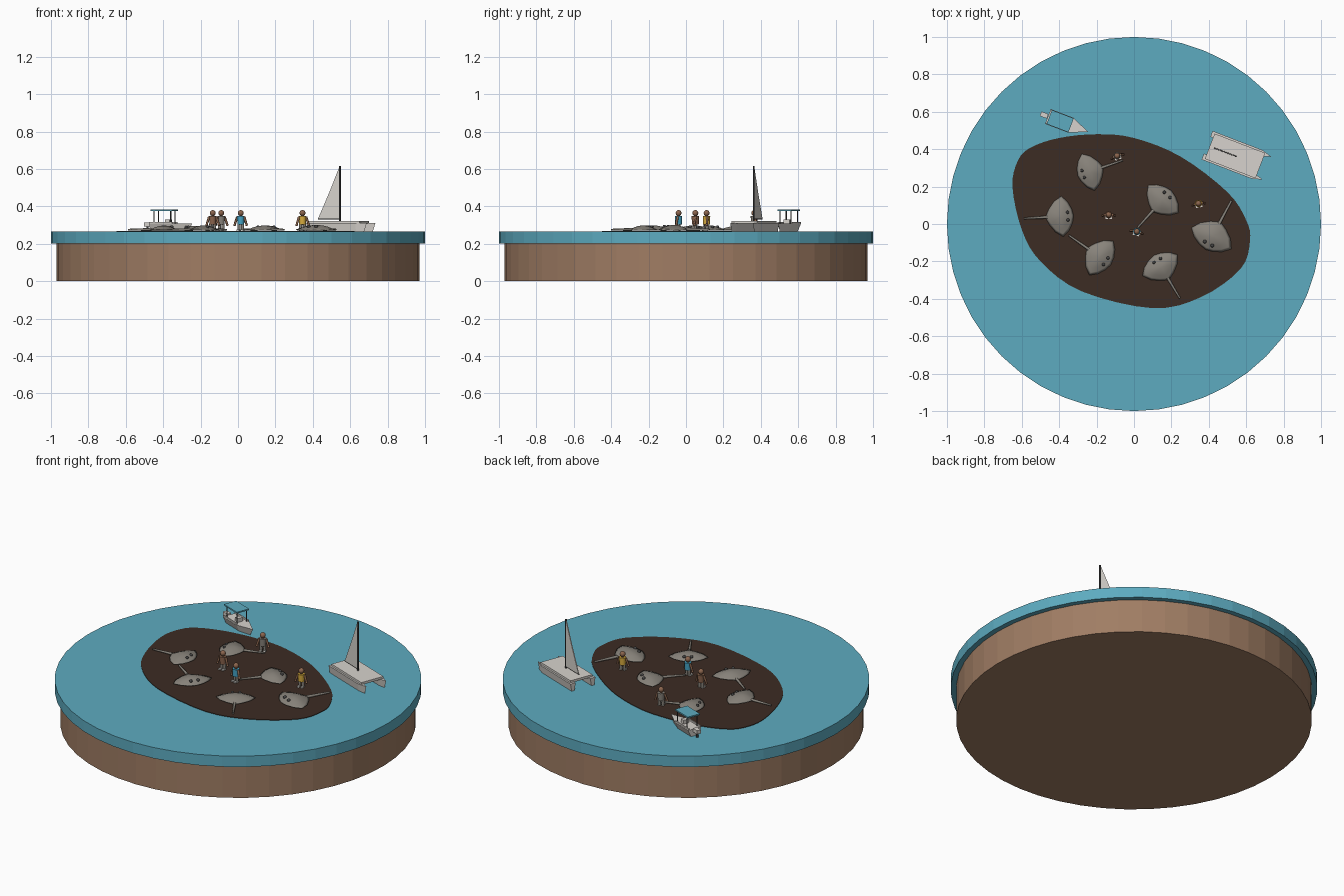
import bpy, bmesh, math
from mathutils import Matrix, Vector

if "Cube" in bpy.data.objects:
    bpy.data.objects.remove(bpy.data.objects["Cube"], do_unlink=True)


def material(name, r, g, b):
    m = bpy.data.materials.new(name)
    m.use_nodes = True
    m.diffuse_color = (r, g, b, 1)
    m.node_tree.nodes["Principled BSDF"].inputs["Base Color"].default_value = (r, g, b, 1)
    return m


WATER = material("water blue", .11, .41, .53)
EARTH = material("earth brown", .35, .205, .127)
MUD = material("dark mud", .045, .025, .017)
WHITE = material("off white", .68, .65, .61)
GREY = material("ray grey", .25, .23, .20)
SKIN = material("skin brown", .26, .13, .075)
YELLOW = material("shirt yellow", .72, .43, .05)
BLUE = material("shirt blue", .06, .38, .58)
DARK = material("dark grey", .06, .06, .06)
DECK = .265


def finish(name, bm, mat, at=None, smooth=False):
    """Turn a bmesh into a named object, placed by the matrix at."""
    bmesh.ops.recalc_face_normals(bm, faces=bm.faces)
    if at:
        bm.transform(at)
    for f in bm.faces:
        f.smooth = smooth
    mesh = bpy.data.meshes.new(name)
    bm.to_mesh(mesh)
    bm.free()
    mesh.materials.append(mat)
    ob = bpy.data.objects.new(name, mesh)
    bpy.context.collection.objects.link(ob)
    return ob


def place(x, y, z, degrees=0, size=1):
    return (Matrix.Translation((x, y, z)) @ Matrix.Rotation(math.radians(degrees), 4, "Z")
            @ Matrix.Scale(size, 4))


def rod(name, a, b, r1, r2, mat, at=None, sides=8, smooth=True):
    a, b = Vector(a), Vector(b)
    bm = bmesh.new()
    turn = (b - a).to_track_quat("Z", "Y").to_matrix().to_4x4()
    bmesh.ops.create_cone(bm, cap_ends=True, segments=sides, radius1=r1, radius2=r2,
                          depth=(b - a).length, matrix=Matrix.Translation((a + b) / 2) @ turn)
    ob = finish(name, bm, mat, at)
    if smooth:
        for p in ob.data.polygons:
            p.use_smooth = len(p.vertices) == 4
    return ob


def ball(name, centre, r, mat, at=None):
    bm = bmesh.new()
    bmesh.ops.create_uvsphere(bm, u_segments=12, v_segments=8, radius=r,
                              matrix=Matrix.Translation(centre))
    return finish(name, bm, mat, at, True)


def box(name, centre, dims, mat, at=None):
    bm = bmesh.new()
    bmesh.ops.create_cube(bm, size=1, matrix=Matrix.Translation(centre) @ Matrix.Diagonal((*dims, 1)))
    return finish(name, bm, mat, at)


def loft(name, rings, mat, at=None, smooth=False):
    """Skin a stack of equal-length point loops and cap both ends."""
    bm = bmesh.new()
    loops = [[bm.verts.new(p) for p in ring] for ring in rings]
    n = len(loops[0])
    for low, high in zip(loops, loops[1:]):
        for i in range(n):
            j = (i + 1) % n
            bm.faces.new((low[i], low[j], high[j], high[i]))
    bm.faces.new(loops[0])
    bm.faces.new(loops[-1])
    return finish(name, bm, mat, at, smooth)


def rounded(points, steps=4):
    """Smooth closed curve through the points."""
    pts, out = [Vector(p) for p in points], []
    n = len(pts)
    for i in range(n):
        a, b, c, d = (pts[(i + k) % n] for k in (-1, 0, 1, 2))
        for s in range(steps):
            t = s / steps
            out.append(b + (c - a) * t / 2 + (a * 2 - b * 5 + c * 4 - d) * t * t / 2
                       + (b * 3 - a - c * 3 + d) * t ** 3 / 2)
    return out


# Round base and water
rod("earth_base", (0, 0, 0), (0, 0, .21), .97, .97, EARTH, sides=48, smooth=False)
rod("water_disc", (0, 0, .2), (0, 0, DECK), 1, 1, WATER, sides=48, smooth=False)

# Mud bank
shore = rounded([(.62, -.09), (.57, -.24), (.36, -.39), (.1, -.45), (-.28, -.36), (-.5, -.2),
                 (-.6, -.03), (-.65, .2), (-.62, .34), (-.55, .41), (-.4, .46), (-.2, .48),
                 (0, .46), (.25, .36), (.5, .17), (.6, .02)])
loft("mud_bank", [[(p.x, p.y, z) for p in shore] for z in (DECK - .01, DECK + .003)], MUD)

# Rays: domed body, eyes and tail
half = [(.075, 0), (.066, .04), (.045, .08), (.012, .112), (-.03, .085), (-.06, .045), (-.082, 0)]
outline = half + [(x, -y) for x, y in half[-2:0:-1]]


def ray(x, y, heading, size):
    at = place(x, y, DECK + .003, heading, size)
    rings = [[(px * f, py * f, z) for px, py in outline]
             for f, z in ((.9, .002), (1, .007), (.85, .012), (.6, .021), (.35, .027), (.1, .03))]
    loft("ray_body", rings, GREY, at, True)
    rod("ray_tail", (-.07, 0, .009), (-.2, 0, .007), .008, .005, GREY, at)
    for side in (-1, 1):
        ball("ray_eye", (.042, side * .021, .022), .009, DARK, at)


for spec in ((-.235, .28, 199, .93), (.15, .125, 48, .98), (-.395, .04, 3, .97),
             (-.185, -.175, -35, 1), (.145, -.23, 121, .98), (.42, -.065, 242, 1.08)):
    ray(*spec)


# Standing people
def person(x, y, heading, shirt):
    at = place(x, y, DECK + .002, heading)
    rod("torso", (0, 0, .035), (0, 0, .08), .018, .02, shirt, at, 10)
    rod("neck", (0, 0, .078), (0, 0, .088), .008, .008, SKIN, at)
    ball("head", (0, 0, .097), .016, SKIN, at)
    for s in (-1, 1):
        rod("leg", (s * .01, 0, .003), (s * .01, 0, .04), .008, .009, GREY, at)
        box("foot", (s * .011, -.008, .004), (.013, .028, .008), WHITE, at)
        rod("arm", (s * .019, 0, .077), (s * .032, -.004, .038), .007, .006, SKIN, at)
        ball("hand", (s * .033, -.005, .034), .007, SKIN, at)


for spec in ((-.09, .365, 20, GREY), (-.135, .05, 0, SKIN), (.015, -.04, -15, BLUE),
             (.345, .11, 10, YELLOW)):
    person(*spec)


def hull(name, stern, shoulder, bow, width, z0, z1, y, at):
    """Pointed hull, narrower and shorter at the keel."""
    rings = []
    for z, k, tip in ((z0, .55, .75), (z1, 1, 1)):
        w = width / 2 * k
        nose = shoulder + (bow - shoulder) * tip
        rings.append([(stern, y - w, z), (shoulder, y - w, z), (nose, y, z),
                      (shoulder, y + w, z), (stern, y + w, z)])
    return loft(name, rings, WHITE, at)


# Motorboat with a canopy
at = place(-.39, .548, DECK, -21)
hull("motorboat_hull", -.075, .055, .155, .085, 0, .042, 0, at)
for s in (-1, 1):
    box("motorboat_rail", (-.01, s * .038, .046), (.13, .007, .01), WHITE, at)
    for x in (-.05, .045):
        rod("canopy_post", (x, s * .032, .04), (x, s * .032, .112), .003, .003, DARK, at)
box("motorboat_console", (.02, 0, .052), (.025, .035, .025), WHITE, at)
box("motorboat_canopy", (-.005, 0, .115), (.125, .08, .008), WATER, at)
box("outboard_motor", (-.097, 0, .038), (.04, .026, .022), WHITE, at)
rod("outboard_leg", (-.1, 0, 0), (-.1, 0, .03), .006, .006, DARK, at)

# Sailing catamaran
at = place(.545, .362, DECK, -21)
for s in (-1, 1):
    hull("catamaran_hull", -.165, .12, .178, .034, 0, .045, s * .065, at)
box("catamaran_deck", (-.005, 0, .05), (.29, .145, .014), WHITE, at)
rod("mast", (0, 0, .055), (0, 0, .35), .005, .005, DARK, at)
rod("boom", (0, 0, .068), (-.125, 0, .068), .003, .003, DARK, at)
loft("sail", [[(-.003, y, .068), (-.125, y, .068), (-.06, y, .21), (-.003, y, .345)]
              for y in (-.0025, .0025)], WHITE, at)
